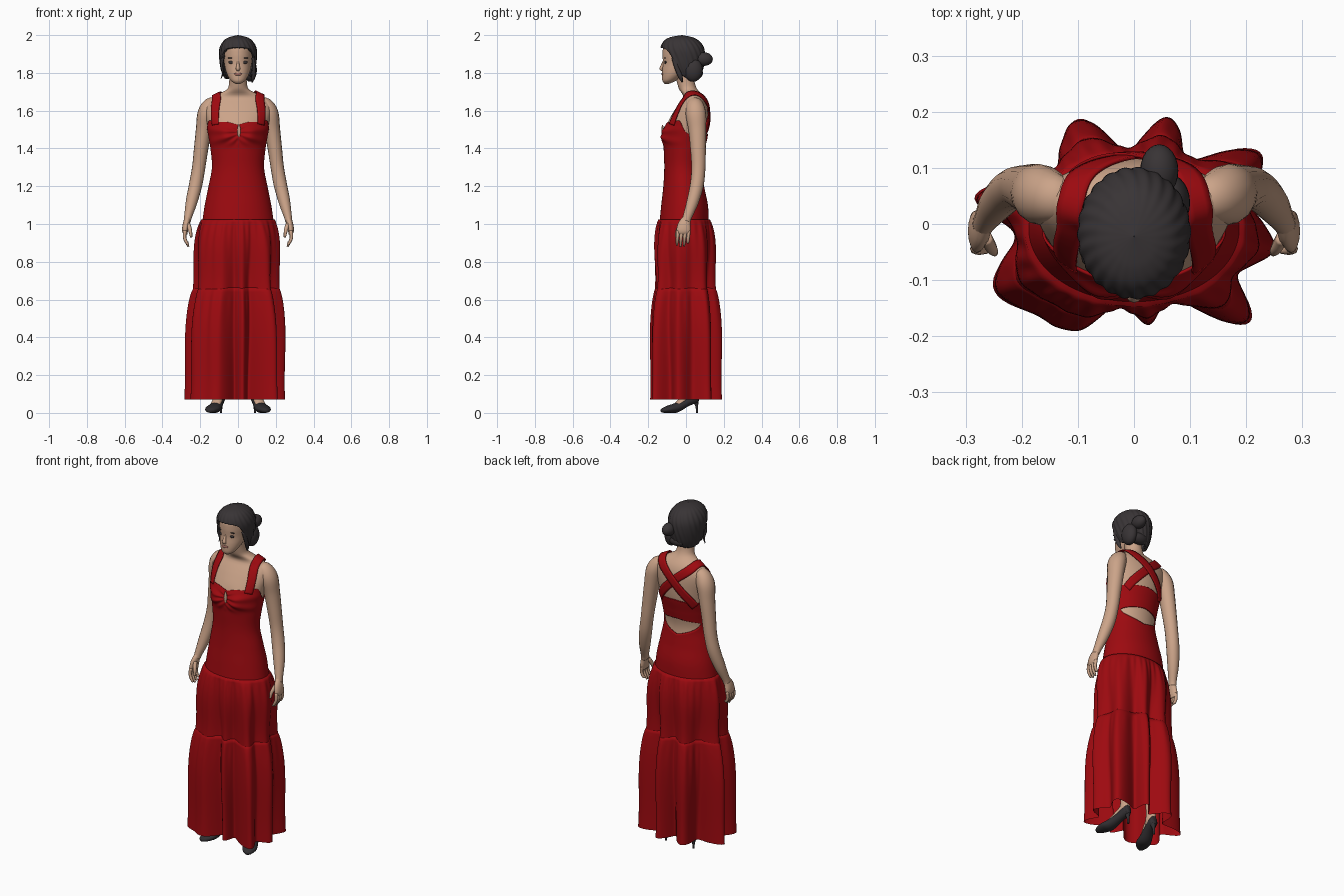
import bpy, bmesh, math
from mathutils import Vector
from mathutils.bvhtree import BVHTree

if "Cube" in bpy.data.objects:
    bpy.data.objects.remove(bpy.data.objects["Cube"])


def material(name, rgb):
    m = bpy.data.materials.new(name)
    m.diffuse_color = (*rgb, 1)
    m.use_nodes = True
    m.node_tree.nodes["Principled BSDF"].inputs["Base Color"].default_value = m.diffuse_color
    return m


RED = material("red_fabric", (0.34, 0.003, 0.005))
SKIN = material("skin", (0.60, 0.37, 0.25))
HAIR = material("dark_hair", (0.040, 0.034, 0.036))
SHOE = material("shoe_black", (0.030, 0.027, 0.030))
LIPS = material("lips", (0.36, 0.15, 0.12))


def interp(tab, k):
    """Smooth curve through rows of (key, values...)."""
    k = min(max(k, tab[0][0]), tab[-1][0])
    i = 0
    while i < len(tab) - 2 and k > tab[i + 1][0]:
        i += 1
    a, b = tab[i], tab[i + 1]
    p, q = tab[max(i - 1, 0)], tab[min(i + 2, len(tab) - 1)]
    h = b[0] - a[0]
    t = (k - a[0]) / h
    out = []
    for j in range(1, len(a)):
        ma = (b[j] - p[j]) / (b[0] - p[0]) * h
        mb = (q[j] - a[j]) / (q[0] - a[0]) * h
        out.append((2*t**3 - 3*t*t + 1) * a[j] + (t**3 - 2*t*t + t) * ma
                   + (3*t*t - 2*t**3) * b[j] + (t**3 - t*t) * mb)
    return out


def grid(name, rows, mat, closed=True, caps=False, solid=0):
    """Skin rows of points into a smooth sheet or tube (rows run upwards)."""
    bm = bmesh.new()
    vs = [[bm.verts.new(p) for p in r] for r in rows]
    n = len(rows[0])
    for a, b in zip(vs, vs[1:]):
        for i in range(n if closed else n - 1):
            j = (i + 1) % n
            bm.faces.new((a[i], a[j], b[j], b[i]))
    if caps:
        bm.faces.new(vs[0])
        bm.faces.new(vs[-1])
        bmesh.ops.recalc_face_normals(bm, faces=bm.faces[:])
    for f in bm.faces:
        f.smooth = True
    me = bpy.data.meshes.new(name)
    bm.to_mesh(me)
    bm.free()
    me.materials.append(mat)
    ob = bpy.data.objects.new(name, me)
    bpy.context.collection.objects.link(ob)
    if solid:
        thicken(ob, solid)
    return ob


def thicken(ob, solid, offset=-1):
    md = ob.modifiers.new("thickness", 'SOLIDIFY')
    md.thickness = solid
    md.offset = offset


def shell(name, tab, bottom, top, mat, n=96, m=40, off=None, ease=False, caps=False, solid=0):
    """Sheet around a body table; bottom and top depend on the angle from the front."""
    rows = []
    for r in range(m + 1):
        u = r / m
        if ease:
            u = math.sin(u * math.pi / 2)
        row = []
        for i in range(n):
            th = 2 * math.pi * i / n
            c, s = math.cos(th), math.sin(th)
            phi = math.degrees(math.acos(max(-1, min(1, -s))))
            b, t = bottom(phi), top(phi)
            z = b + (t - b) * u
            rx, yf, yb = interp(tab, z)
            o = off(c * rx, s, z, th) if off else 0
            x = (rx + o) * c
            y = (yf + yb) / 2 + ((yb - yf) / 2 + o) * s
            if tab is BODY and s < 0:   # bust
                y -= 0.020 * math.exp(-((abs(x) - 0.07) / 0.045)**2 - ((z - 1.475) / 0.045)**2)
            row.append((x, y, z))
        rows.append(row)
    return grid(name, rows, mat, True, caps, solid)


def tube(name, pts, mat, ref=(0, 1, 0), n=16, steps=5):
    """Tapered tube through (x, y, z, side radius, other radius)."""
    tab = [(i, *p) for i, p in enumerate(pts)]
    m = (len(pts) - 1) * steps
    rows = []
    for k in range(m + 1):
        t = k / steps
        x, y, z, ra, rb = interp(tab, t)
        d = Vector(interp(tab, t + 0.05)[:3]) - Vector(interp(tab, t - 0.05)[:3])
        side = d.cross(Vector(ref)).normalized()
        up = side.cross(d).normalized()
        rows.append([Vector((x, y, z)) + side * ra * math.cos(a) + up * rb * math.sin(a)
                     for a in (2 * math.pi * i / n for i in range(n))])
    return grid(name, rows, mat, True, True)


def ball(name, loc, rad, mat):
    bpy.ops.mesh.primitive_uv_sphere_add(segments=24, ring_count=14, location=loc)
    ob = bpy.context.object
    ob.name = name
    ob.scale = rad
    ob.data.materials.append(mat)
    bpy.ops.object.shade_smooth()
    return ob


# Body tables: height, half width, front y, back y
BODY = [(1.0, .185, -.135, .115), (1.1, .17, -.125, .11), (1.2, .15, -.114, .09),
        (1.3, .132, -.109, .078), (1.4, .14, -.112, .095), (1.47, .152, -.112, .11),
        (1.54, .165, -.095, .116), (1.6, .175, -.062, .115), (1.64, .17, -.035, .108),
        (1.67, .14, -.015, .095), (1.69, .10, -.02, .08), (1.71, .06, -.035, .062),
        (1.74, .048, -.045, .048), (1.80, .046, -.06, .04)]
HEAD = [(1.742, .012, -.112, -.09), (1.755, .034, -.124, -.06), (1.78, .052, -.127, -.02),
        (1.81, .064, -.126, .02), (1.85, .073, -.122, .07), (1.9, .077, -.124, .08),
        (1.94, .072, -.118, .075), (1.97, .05, -.09, .05), (1.985, .02, -.05, .01)]
CAP = [(1.75, .055, -.03, .055), (1.78, .075, -.08, .075), (1.82, .09, -.11, .09),
       (1.88, .099, -.127, .10), (1.93, .097, -.134, .095), (1.97, .076, -.115, .068),
       (1.99, .045, -.08, .03), (2.0, .001, -.023, -.021)]

# Torso, neck and head
torso = shell("torso_and_neck", BODY, lambda p: 1.0, lambda p: 1.80, SKIN, m=70)
shell("head", HEAD, lambda p: 1.742, lambda p: 1.985, SKIN, n=48, caps=True)
tube("nose", [(0, -.116, 1.865, .005, .005), (0, -.125, 1.84, .008, .008),
              (0, -.131, 1.822, .012, .009), (0, -.124, 1.813, .008, .005)], SKIN)
ball("lips", (0, -.123, 1.793), (.021, .007, .008), LIPS)
for s in (-1, 1):
    ball("eye", (s * .034, -.109, 1.856), (.017, .006, .008), HAIR)
    ball("eyebrow", (s * .036, -.111, 1.879), (.019, .004, .003), HAIR)

# Hair: swept cap, low side roll, small bun, loose strands
LINE = [(0, 1.935), (30, 1.93), (45, 1.92), (56, 1.89), (64, 1.85), (72, 1.80),
        (100, 1.77), (180, 1.775)]


def strands(x, s, z, th):
    return 0.0018 * math.sin(th * 22 + z * 60) * min(1, (2.0 - z) / 0.05)


shell("hair_cap", CAP, lambda p: interp(LINE, p)[0], lambda p: 2.0, HAIR,
      n=144, m=36, off=strands, ease=True, solid=0.014)
ball("hair_side_roll", (.064, .038, 1.815), (.036, .05, .062), HAIR)
ball("hair_nape_roll", (.015, .055, 1.80), (.055, .035, .032), HAIR)
ball("hair_bun", (.045, .095, 1.873), (.034, .047, .036), HAIR)
tube("loose_strand", [(-.08, -.065, 1.88, .008, .012), (-.087, -.06, 1.84, .007, .01),
                      (-.08, -.055, 1.80, .005, .007), (-.09, -.05, 1.77, .002, .002)], HAIR, n=8)
tube("loose_strand", [(.08, -.065, 1.88, .008, .012), (.085, -.05, 1.83, .009, .012),
                      (.082, -.03, 1.78, .01, .012), (.075, -.02, 1.75, .003, .003)], HAIR, n=8)

# Dress top: bodice and waist welded in front, with an open lens at the lower back
NECK = [(0, 1.525), (20, 1.54), (45, 1.54), (65, 1.545), (90, 1.485), (120, 1.465), (180, 1.475)]


def lens(p):
    return max(0, min(1, (p - 118) / 62)) ** 0.6


def folds(x, s, z, th):
    o = 0.006
    if s < 0:   # gathers fan out from the centre of the bust
        a = math.atan2(z - 1.485, abs(x) + 0.02)
        w = math.exp(-((z - 1.47) / 0.048)**4) * max(0, -s)
        o += w * (0.004 + 0.004 * math.sin(a * 13))
    return o


bodice = shell("bodice", BODY, lambda p: 1.33 + .025 * lens(p), lambda p: interp(NECK, p)[0],
               RED, n=144, m=44, off=folds)
waist = shell("dress_waist", BODY, lambda p: 1.0, lambda p: 1.33 - .07 * lens(p), RED,
              n=144, m=24, off=lambda x, s, z, th: 0.006)
bpy.ops.object.select_all(action='DESELECT')
waist.select_set(True)
bodice.select_set(True)
bpy.context.view_layer.objects.active = bodice
bpy.ops.object.join()
bodice.modifiers.new("seam", 'WELD').merge_threshold = 0.0005
thicken(bodice, 0.005)
ball("keyhole_skin", (.005, -.124, 1.492), (.009, .006, .034), SKIN)

# Straps wrap the shoulders and cross at the back
bm = bmesh.new()
bm.from_mesh(torso.data)
tree = BVHTree.FromBMesh(bm)
bm.free()
PATH = [(.132, -.09, 1.53), (.125, -.05, 1.60), (.115, -.01, 1.66), (.112, .04, 1.69),
        (.085, .09, 1.66), (0, .13, 1.59), (-.085, .11, 1.50), (-.125, .09, 1.445)]
tab = [(i, *p) for i, p in enumerate(PATH)]
for s in (-1, 1):
    rows = []
    for k in range(57):
        t = k / 8
        p = Vector(interp(tab, t))
        d = Vector(interp(tab, t + .05)) - Vector(interp(tab, t - .05))
        p.x *= s
        d.x *= s
        side = d.cross(tree.find_nearest(p)[1]).normalized()
        row = []
        for w in (-.024, -.012, 0, .012, .024):
            loc, nor = tree.find_nearest(p + side * w)[:2]
            row.append(loc + nor * (.008 + .002 * s))
        rows.append(row)
    thicken(grid("shoulder_strap", rows, RED, closed=False), 0.006, 0)

# Tiered skirt: an ellipse at the hips flowing into a deeply fluted hem
HEM = [(-25, .195), (-10, .252), (10, .20), (30, .258), (50, .135), (72, .2), (95, .11),
       (118, .212), (150, .155), (170, .288), (184, .20), (204, .275), (222, .24), (242, .213),
       (260, .115), (278, .172), (298, .122), (319, .27), (335, .195), (350, .252),
       (370, .20), (390, .258)]


def tier(name, z0, z1, t0, t1, puff, tuck, n=240, m=24):
    rows = []
    for r in range(-1, m + 1):
        u = max(r, 0) / m
        t = t0 + (t1 - t0) * u ** puff
        row = []
        for i in range(n):
            th = 2 * math.pi * i / n
            c, s = math.cos(th), math.sin(th)
            e = 1 / math.sqrt((c / .195)**2 + (s / .137)**2)
            h = interp(HEM, math.degrees(th))[0]
            rad = e + (h - e) * t + .024 * math.sin(math.pi * min(1, u * 1.1)) * (1 - u)
            rad += .0035 * math.sin(th * 30) * math.exp(-3 * u) * min(1, u * 8)
            if r < 0:   # gathered seam tucked under the piece above
                rad -= tuck
            row.append((rad * c, rad * s - .01 * (1 - t), z0 + (z1 - z0) * u))
        rows.append(row)
    grid(name, rows[::-1], RED)


tier("skirt_upper_tier", 1.025, .65, 0, .52, .6, .03)
tier("skirt_lower_tier", .665, .07, .46, 1, .55, .01)

# Arms, hands, legs and shoes, once per side
for s in (-1, 1):
    def limb(name, pts, mat, **kw):
        tube(name, [(s * p[0], *p[1:]) for p in pts], mat, **kw)

    limb("arm", [(.11, .045, 1.64, .02, .03), (.14, .047, 1.632, .04, .044),
                 (.166, .052, 1.585, .048, .054), (.181, .06, 1.5, .042, .047),
                 (.195, .064, 1.4, .038, .041), (.208, .066, 1.3, .035, .037),
                 (.224, .058, 1.21, .035, .036), (.245, .036, 1.12, .031, .032),
                 (.264, .008, 1.04, .021, .024), (.269, .0, 1.015, .019, .024)], SKIN)
    limb("palm", [(.264, .008, 1.04, .015, .018), (.274, -.008, 1.0, .018, .033),
                  (.280, -.013, .965, .016, .038), (.278, -.014, .945, .010, .034)], SKIN)
    for k in range(4):
        y = -.042 + .019 * k
        e = (.888, .880, .884, .902)[k]
        limb("finger", [(.280, y, .965, .010, .010), (.283, y - .003, .93, .009, .009),
                        (.274, y - .005, .905, .008, .008), (.262, y - .006, e, .005, .005)],
             SKIN, n=8, steps=3)
    limb("thumb", [(.264, -.025, 1.0, .012, .012), (.253, -.044, .965, .010, .011),
                   (.248, -.052, .93, .006, .006)], SKIN, n=8)
    limb("leg", [(.088, 0, .95, .08, .085), (.09, .0, .7, .065, .07), (.09, .01, .5, .048, .05),
                 (.09, .03, .35, .043, .048), (.09, .035, .16, .026, .03),
                 (.092, .03, .10, .026, .032), (.095, .02, .07, .02, .026)], SKIN)
    limb("instep", [(.092, .03, .11, .022, .02), (.105, -.01, .075, .026, .018),
                    (.122, -.05, .04, .028, .014)], SKIN, ref=(0, 0, 1))
    limb("shoe", [(.090, .066, .085, .014, .022), (.092, .05, .082, .025, .03),
                  (.103, .005, .058, .028, .024), (.122, -.05, .028, .037, .026),
                  (.135, -.085, .021, .040, .021), (.147, -.118, .014, .026, .014),
                  (.151, -.132, .011, .010, .008)], SHOE, ref=(0, 0, 1))
    limb("shoe_heel", [(.090, .05, .07, .018, .018), (.090, .057, .035, .008, .008),
                       (.090, .059, 0, .006, .006)], SHOE, n=10)
